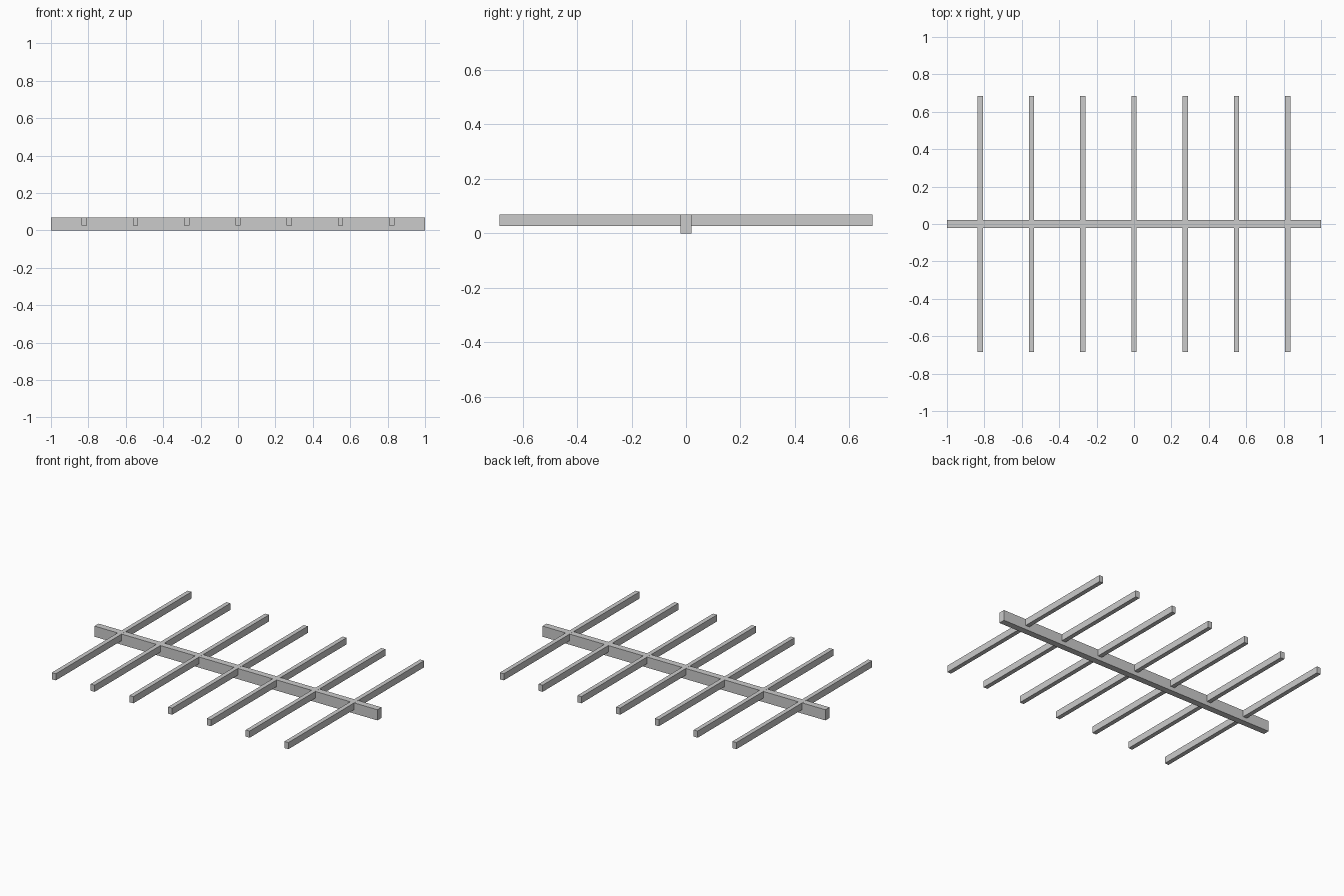
import bpy

if "Cube" in bpy.data.objects:
    bpy.data.objects.remove(bpy.data.objects["Cube"])

BEAM_W, BEAM_H = 0.041, 0.068
SLAT_W, SLAT_LEN = 0.028, 1.37
SLAT_BOTTOM, SLAT_TOP = 0.026, 0.0685
SPACING = 0.274


def box(name, x, size, z0, z1):
    bpy.ops.mesh.primitive_cube_add(size=1, location=(x, 0, (z0 + z1) / 2))
    obj = bpy.context.object
    obj.name = name
    obj.scale = (size[0], size[1], z1 - z0)
    bpy.ops.object.transform_apply(location=False, rotation=False, scale=True)
    return obj


# Long central beam
box("main_beam", 0, (2.0, BEAM_W), 0, BEAM_H)

# Seven cross slats let into the top of the beam
for i in range(-3, 4):
    box(f"cross_slat_{i + 4}", i * SPACING, (SLAT_W, SLAT_LEN), SLAT_BOTTOM, SLAT_TOP)
